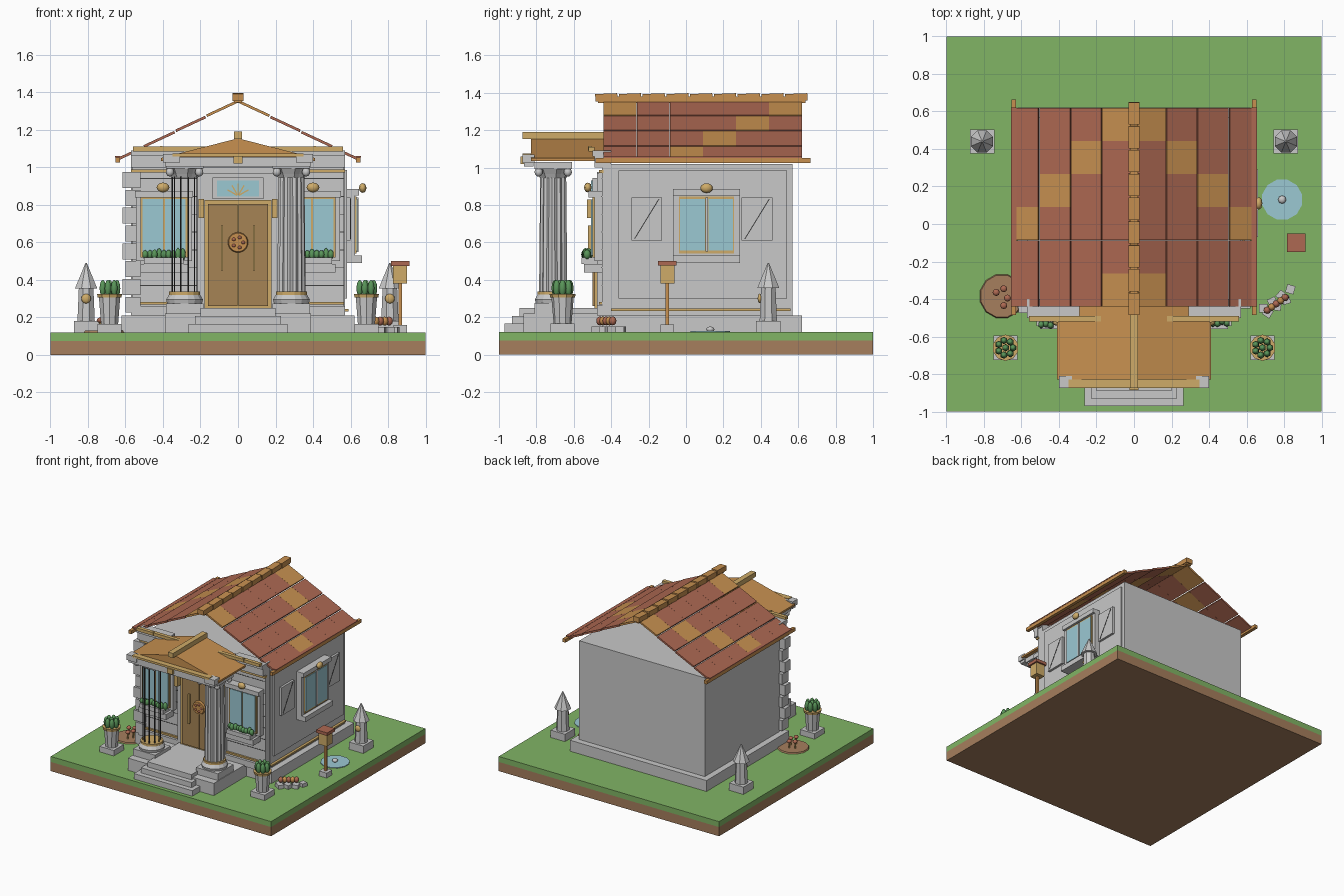
import bpy, bmesh, math, random
from mathutils import Matrix, Vector

if "Cube" in bpy.data.objects:
    bpy.data.objects.remove(bpy.data.objects["Cube"])

random.seed(4)
COLORS = {
    "grass": (0.22, 0.46, 0.13), "soil": (0.38, 0.21, 0.11), "stone": (0.58, 0.58, 0.58),
    "terracotta": (0.42, 0.14, 0.085), "orange_wood": (0.57, 0.28, 0.08), "gold": (0.62, 0.41, 0.14),
    "glass": (0.33, 0.58, 0.65), "door_wood": (0.38, 0.23, 0.09), "leaf": (0.10, 0.30, 0.10),
    "dark_metal": (0.05, 0.05, 0.05)}
MATS = {}
for n, c in COLORS.items():
    MATS[n] = bpy.data.materials.new(n)
    MATS[n].diffuse_color = (*c, 1)


def finish(name, bm, mat, smooth=False):
    bmesh.ops.recalc_face_normals(bm, faces=bm.faces)
    me = bpy.data.meshes.new(name)
    bm.to_mesh(me)
    bm.free()
    me.materials.append(MATS[mat])
    if smooth:
        for p in me.polygons:
            p.use_smooth = True
    ob = bpy.data.objects.new(name, me)
    bpy.context.collection.objects.link(ob)
    return ob


def box(name, mat, x, y, z, rot=None):
    """Box from (min, max) ranges, optionally turned about its centre."""
    bm = bmesh.new()
    bmesh.ops.create_cube(bm, size=1)
    bmesh.ops.scale(bm, vec=(x[1] - x[0], y[1] - y[0], z[1] - z[0]), verts=bm.verts)
    mid = Vector((sum(x) / 2, sum(y) / 2, sum(z) / 2))
    bm.transform(Matrix.Translation(mid) @ (rot or Matrix()))
    return finish(name, bm, mat)


def lathe(name, mat, c, profile, n=12, flute=1.0):
    """Turned shape from (radius, height) points; flute < 1 pulls in every second side."""
    bm = bmesh.new()
    rings = []
    for r, z in profile:
        rings.append([bm.verts.new((c[0] + r * (flute if i % 2 else 1) * math.cos(math.tau * (i + .5) / n),
                                    c[1] + r * (flute if i % 2 else 1) * math.sin(math.tau * (i + .5) / n), z))
                      for i in range(n)])
    for a, b in zip(rings, rings[1:]):
        for i in range(n):
            bm.faces.new((a[i], a[(i + 1) % n], b[(i + 1) % n], b[i]))
    bm.faces.new(rings[0])
    bm.faces.new(rings[-1])
    return finish(name, bm, mat)


def blob(name, mat, c, s, seg=8):
    bm = bmesh.new()
    bmesh.ops.create_uvsphere(bm, u_segments=seg, v_segments=6, radius=1)
    bm.transform(Matrix.Translation(c) @ Matrix.Diagonal((*s, 1)))
    return finish(name, bm, mat, True)


def prism(name, mat, pts, y0, y1):
    """Outline in x and z, pulled along y."""
    bm = bmesh.new()
    f = bm.faces.new([bm.verts.new((x, y0, z)) for x, z in pts])
    ext = bmesh.ops.extrude_face_region(bm, geom=[f])["geom"]
    bmesh.ops.translate(bm, vec=(0, y1 - y0, 0), verts=[v for v in ext if isinstance(v, bmesh.types.BMVert)])
    return finish(name, bm, mat)


def span(c, w):
    return (c - w / 2, c + w / 2)


# Ground
box("soil_base", "soil", (-1, 1), (-1, 1), (0, .075))
box("lawn", "grass", (-1, 1), (-1, 1), (.075, .12))

# House body
box("foundation", "stone", (-.62, .62), (-.45, .62), (.12, .21))
box("house_body", "stone", (-.57, .57), (-.40, .57), (.21, 1.02))
box("front_wall", "stone", (-.565, .565), (-.45, -.40), (.21, 1.07))
box("wall_cornice", "stone", (-.57, .57), (-.49, -.45), (1.0, 1.06))
for s in (-1, 1):
    box("cornice_trim", "gold", span(s * .34, .44), (-.52, -.49), (1.085, 1.11))
    box("cornice_ledge", "stone", span(s * .43, .28), (-.50, -.40), (1.06, 1.09))
    box("upper_trim", "gold", span(s * .46, .22), (-.465, -.44), (.972, .988))
    box("lower_trim", "gold", span(s * .39, .35), (-.465, -.44), (.268, .282))
    box("skirting", "stone", span(s * .39, .36), (-.475, -.44), (.21, .262))
    for i in range(7):
        box("wall_groove", "dark_metal", span(s * .39, .345), (-.452, -.449), span(.37 + i * .095, .004))
for i in range(8):
    w = .045 if i % 2 else .03
    box("corner_stone", "stone", (-.57 - w, -.52), (-.475, -.36 - w), (.225 + i * .095, .31 + i * .095))

# Right wall trim, window and shutters
box("side_wall_panel", "stone", (.57, .582), (-.36, .54), (.30, .985))
box("side_trim", "gold", (.57, .59), (-.40, .56), (.232, .245))
box("side_window_frame", "stone", (.57, .625), (-.07, .29), (.52, .88))
box("side_window_sill", "stone", (.57, .66), (-.07, .29), (.49, .53))
box("side_window_head", "stone", (.57, .645), (-.07, .29), (.85, .885))
box("side_window_sash", "gold", (.60, .632), (-.037, .257), (.54, .845))
for y in (.035, .185):
    box("side_window_pane", "glass", (.62, .637), span(y, .132), (.555, .832))
box("side_window_mullion", "stone", (.62, .642), span(.11, .014), (.55, .84))
blob("side_wall_boss", "gold", (.665, .11, .89), (.02, .034, .026))
for y in (-.21, .38):
    box("side_shutter", "stone", (.58, .60), span(y, .165), (.61, .84))
    box("shutter_brace", "dark_metal", (.599, .602), span(y, .005), span(.725, .25),
        Matrix.Rotation(-.55, 4, 'X'))

# Main roof: four stepped courses a side, six tiles each, with orange patches down a diagonal
slope = math.atan2(.315, .645)
patches = {(0, 0), (0, 5), (1, 4), (2, 3), (3, 2)}
edges = [0, .17, .335, .505, .645]
for s in (-1, 1):
    for c in range(4):
        xm = (edges[c] + edges[c + 1]) / 2
        length = (edges[c + 1] - edges[c] - .008) / math.cos(slope)
        zm = 1.355 - xm * math.tan(slope)
        for k in range(6):
            y0 = -.44 + k * .1767
            box("roof_tile", "orange_wood" if (c, k) in patches else "terracotta",
                span(s * xm, length), (y0, y0 + .1762), span(zm, .014),
                Matrix.Rotation(s * (slope - .02), 4, 'Y'))
    box("eave_beam", "orange_wood", span(s * .641, .026), (-.485, .665), (1.025, 1.052))
    box("eave_cap", "terracotta", span(s * .641, .03), (-.44, .62), (1.052, 1.06))
box("ridge_beam", "orange_wood", (-.022, .022), (-.47, .64), (1.345, 1.38))
for i in range(9):
    box("ridge_cap", "orange_wood", (-.028, .028), (-.485 + i * .127, -.367 + i * .127), (1.355, 1.395),
        Matrix.Rotation(.04, 4, 'X'))

# Porch roof
prism("porch_roof", "orange_wood", [(-.41, 1.035), (.41, 1.035), (.41, 1.05), (0, 1.155), (-.41, 1.05)], -.83, -.43)
box("porch_ridge", "gold", (-.022, .022), (-.875, -.43), (1.152, 1.19))
box("porch_beam", "stone", (-.39, .39), (-.865, -.815), (1.005, 1.055))
box("porch_beam_trim", "gold", (-.35, .35), (-.875, -.83), (1.058, 1.075))
box("porch_boss", "gold", (-.025, .025), (-.885, -.86), (1.02, 1.06))
for s in (-1, 1):
    box("porch_beam_end", "stone", span(s * .355, .09), (-.875, -.81), (1.025, 1.07))
    box("porch_side_stud", "gold", span(s * .41, .014), span(-.515, .02), (1.09, 1.115))

# Porch floor and steps
box("porch_floor", "stone", (-.39, .39), (-.87, -.42), (.12, .22))
for i, (x, y) in enumerate(((.265, -.97), (.23, -.93), (.20, -.89))):
    box("step", "stone", (-x, x), (y, -.45), (.12, .165 + i * .042))

# Columns: the right one is fluted, the left one is an open cage of rods
for s in (-1, 1):
    x, y = s * .285, -.71
    box("column_plinth", "stone", span(x, .20), span(y, .20), (.22, .275))
    lathe("column_base", "stone", (x, y), [(.095, .275), (.10, .295), (.085, .32)], 16)
    lathe("column_base_ring", "gold", (x, y), [(.085, .32), (.085, .338)], 16)
    lathe("column_capital", "stone", (x, y), [(.072, .945), (.082, .965), (.10, .995)], 16, .9)
    box("capital_slab", "stone", span(x, .20), span(y, .20), (.993, 1.03))
    for sx in (-1, 1):
        for sy in (-1, 1):
            blob("capital_scroll", "stone", (x + sx * .078, y + sy * .078, .975), (.022, .022, .024), 8)
    if s > 0:
        lathe("column_shaft", "stone", (x, y), [(.076, .338), (.07, .945)], 28, .88)
    else:
        for i in range(10):
            a = math.tau * i / 10
            lathe("column_rod", "dark_metal", (x + .066 * math.cos(a), y + .066 * math.sin(a)),
                  [(.004, .335), (.004, .95)], 6)

# Door, medallion and fanlight
box("door_surround", "stone", (-.215, .215), (-.475, -.44), (.22, .97))
box("door_frame", "gold", (-.178, .178), (-.49, -.44), (.245, .825))
for s in (-1, 1):
    box("door_leaf", "door_wood", span(s * .081, .158), (-.50, -.44), (.26, .805))
    box("door_handle", "gold", span(s * .085, .012), (-.525, -.505), (.45, .69))
    box("door_bracket", "gold", span(s * .195, .03), (-.53, -.46), (.73, .83))
lathe("door_medallion", "orange_wood", (0, 0), [(.056, -.01), (.05, .012)], 16).matrix_world = \
    Matrix.Translation((0, -.505, .6)) @ Matrix.Rotation(math.pi / 2, 4, 'X')
for i in range(5):
    a = math.tau * i / 5
    blob("medallion_stud", "terracotta", (.028 * math.cos(a), -.518, .6 + .028 * math.sin(a)), (.012, .006, .009), 6)
box("fanlight_frame", "stone", (-.135, .135), (-.50, -.44), (.83, .945))
box("fanlight_glass", "glass", (-.113, .113), (-.507, -.45), (.845, .93))
for i in range(5):
    a = math.radians(-60 + i * 30)
    box("fanlight_ray", "gold", span(.035 * math.sin(a), .007), (-.513, -.50), span(.848 + .035 * math.cos(a), .06),
        Matrix.Rotation(a, 4, 'Y'))

# Front windows with flower boxes
for s in (-1, 1):
    x = s * .395
    box("window_surround", "stone", span(x, .30), (-.49, -.44), (.50, .86))
    box("window_head", "stone", span(x, .31), (-.52, -.44), (.84, .875))
    box("window_frame", "gold", span(x, .25), (-.50, -.45), (.52, .84))
    for d in (-.06, .06):
        box("window_pane", "glass", span(x + d, .108), (-.507, -.45), (.53, .83))
    box("window_sill", "stone", span(x, .25), (-.545, -.44), (.44, .485))
    box("flower_box", "stone", span(x, .21), (-.56, -.47), (.485, .52))
    blob("wall_boss", "gold", (s * .40, -.525, .893), (.034, .02, .026))
    for i in range(9):
        blob("window_plant", "leaf", (x - .10 + i * .025, -.53 + random.uniform(-.012, .012), .535),
             (.018, .02, random.uniform(.022, .036)), 6)

# Garden: capped posts at the rear, potted plants at the front
for s in (-1, 1):
    x, y = s * .81, .44
    box("post_base", "stone", span(x, .13), span(y, .13), (.12, .18))
    lathe("post_shaft", "stone", (x, y), [(.05, .18), (.042, .36)], 8)
    lathe("post_cap", "stone", (x, y), [(.064, .355), (.004, .49)], 8)
    blob("post_boss", "gold", (x, y - .045, .30), (.026, .012, .026))
    x, y = s * .685, -.66
    box("pot_foot", "stone", span(x, .13), span(y, .13), (.12, .165))
    lathe("pot", "stone", (x, y), [(.048, .165), (.06, .31)], 10)
    lathe("pot_rim", "gold", (x, y), [(.066, .305), (.07, .325)], 10)
    for i in range(8):
        a = math.tau * i / 7
        r = .04 if i < 7 else 0
        blob("pot_leaf", "leaf", (x + r * math.cos(a), y + r * math.sin(a), .355), (.02, .02, .045), 6)

# Bird box on a post
box("bird_box_foot", "stone", span(.865, .07), span(-.10, .07), (.12, .16))
box("bird_box_post", "orange_wood", span(.865, .018), span(-.10, .018), (.16, .39))
box("bird_box", "gold", span(.865, .075), span(-.10, .075), (.38, .477))
box("bird_box_roof", "terracotta", span(.865, .10), span(-.10, .10), (.475, .50))

# Pond, flower bed and stone pile
lathe("pond", "glass", (.79, .13), [(.11, .12), (.11, .126)], 12)
blob("pond_stone", "stone", (.79, .13, .135), (.022, .022, .015))
lathe("flower_bed", "soil", (-.705, -.385), [(.12, .12), (.115, .13)], 12)
for dx, dy in ((-.03, .02), (.01, .04), (.03, -.01), (.01, -.05)):
    lathe("mushroom_stem", "gold", (-.705 + dx, -.385 + dy), [(.006, .13), (.006, .185)], 6)
    blob("mushroom_cap", "terracotta", (-.705 + dx, -.385 + dy, .185), (.019, .019, .014))
for i in range(7):
    x, y = .69 + i * .024, -.47 + i * .017
    box("path_stone", "stone", span(x, .045), span(y + .02 * (-1) ** i, .045), (.12, .15), Matrix.Rotation(i, 4, 'Z'))
    if i < 5:
        blob("garden_bloom", "orange_wood" if i % 2 else "terracotta", (x + .02, y + .01, .18), (.02, .02, .024), 8)

for m in bpy.data.materials:
    if m.users and not m.is_grease_pencil:
        m.use_nodes = True
        m.node_tree.nodes["Principled BSDF"].inputs["Base Color"].default_value = m.diffuse_color
